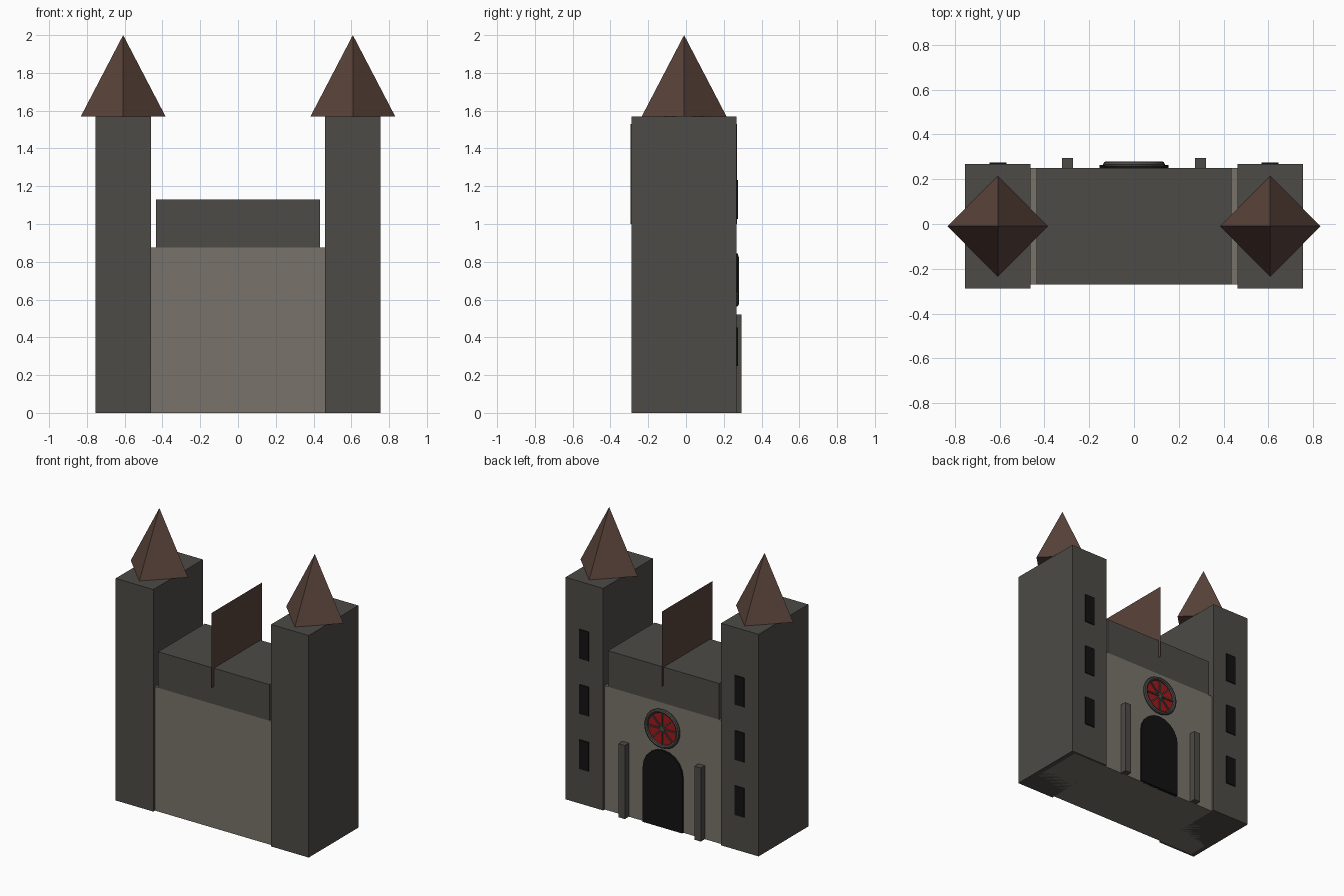
import bpy, bmesh, math
from mathutils import Matrix

if "Cube" in bpy.data.objects:
    bpy.data.objects.remove(bpy.data.objects["Cube"])


def material(name, rgb):
    m = bpy.data.materials.new(name)
    m.diffuse_color = (*rgb, 1)
    m.use_nodes = True
    m.node_tree.nodes["Principled BSDF"].inputs["Base Color"].default_value = m.diffuse_color
    return m


DARK = material("dark_stone", (0.075, 0.07, 0.063))
LIGHT = material("light_stone", (0.19, 0.175, 0.145))
ROOF = material("roof_brown", (0.10, 0.055, 0.042))
BLACK = material("opening_black", (0.006, 0.006, 0.006))
RED = material("red_glass", (0.36, 0.01, 0.012))


def finish(name, bm, mat):
    bmesh.ops.recalc_face_normals(bm, faces=bm.faces)
    me = bpy.data.meshes.new(name)
    bm.to_mesh(me)
    bm.free()
    me.materials.append(mat)
    ob = bpy.data.objects.new(name, me)
    bpy.context.collection.objects.link(ob)
    return ob


def box(name, lo, hi, mat):
    bm = bmesh.new()
    size = [b - a for a, b in zip(lo, hi)]
    mid = [(a + b) / 2 for a, b in zip(lo, hi)]
    bmesh.ops.create_cube(bm, size=1, matrix=Matrix.Translation(mid) @ Matrix.Diagonal((*size, 1)))
    return finish(name, bm, mat)


def extruded(name, outline, y0, y1, mat):
    # outline in x, z extruded along y
    bm = bmesh.new()
    face = bm.faces.new([bm.verts.new((x, y0, z)) for x, z in outline])
    new = bmesh.ops.extrude_face_region(bm, geom=[face])["geom"]
    bmesh.ops.translate(bm, vec=(0, y1 - y0, 0), verts=[v for v in new if isinstance(v, bmesh.types.BMVert)])
    return finish(name, bm, mat)


# Central hall and its upper storey
box("hall", (-0.72, -0.27, 0), (0.72, 0.25, 0.875), LIGHT)
box("upper_storey", (-0.435, -0.27, 0.875), (0.435, 0.25, 1.13), DARK)

# Flat upright roof fin along the middle
bm = bmesh.new()
bm.faces.new([bm.verts.new(p) for p in
              ((0, -0.295, 1.0), (0, 0.27, 1.0), (0, 0.27, 1.53), (0, -0.295, 1.53))])
finish("roof_fin", bm, ROOF)

# Towers with spires, windows and pillars
for s, side in ((-1, "left"), (1, "right")):
    cx = 0.608 * s
    box(f"tower_{side}", (cx - 0.147, -0.288, 0), (cx + 0.147, 0.267, 1.57), DARK)
    bm = bmesh.new()
    bmesh.ops.create_cone(bm, cap_ends=True, segments=4, radius1=0.224, radius2=0, depth=0.43,
                          matrix=Matrix.Translation((cx, -0.01, 1.785)))
    finish(f"spire_{side}", bm, ROOF)
    for i in range(3):
        z = 0.35 + 0.39 * i
        box(f"window_{side}_{i + 1}", (cx - 0.038, 0.25, z - 0.103), (cx + 0.038, 0.274, z + 0.103), BLACK)
    box(f"pillar_{side}", (0.297 * s - 0.025, 0.24, 0), (0.297 * s + 0.025, 0.295, 0.52), DARK)

# Arched door
r = 0.155
arch = [(r * math.cos(math.pi * i / 10), 0.39 + r * math.sin(math.pi * i / 10)) for i in range(11)]
extruded("door", [(r, 0)] + arch + [(-r, 0)], 0.24, 0.263, BLACK)

# Rose window: glass, rim and spokes
ZR = 0.70
disc = [(0.123 * math.cos(math.tau * i / 32), ZR + 0.123 * math.sin(math.tau * i / 32)) for i in range(32)]
extruded("rose_glass", disc, 0.24, 0.262, RED)
bpy.ops.mesh.primitive_torus_add(major_segments=32, minor_segments=8, major_radius=0.124,
                                 minor_radius=0.014, location=(0, 0.266, ZR),
                                 rotation=(math.pi / 2, 0, 0))
rim = bpy.context.object
rim.name = "rose_rim"
rim.data.materials.append(DARK)
for i in range(4):
    spoke = box(f"rose_spoke_{i + 1}", (-0.005, -0.006, -0.12), (0.005, 0.006, 0.12), DARK)
    spoke.location = (0, 0.264, ZR)
    spoke.rotation_euler.y = math.pi * i / 4
